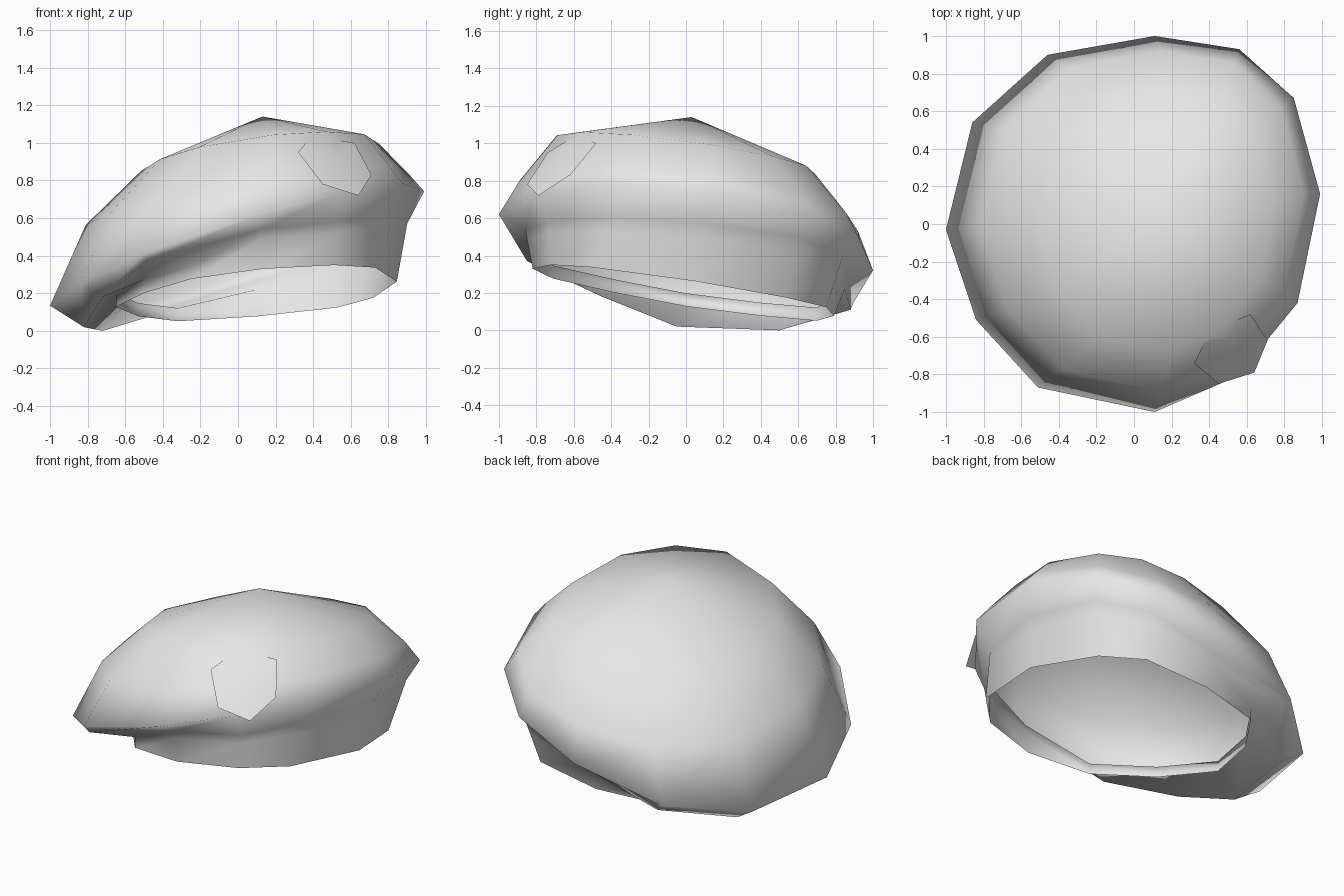
import bpy, bmesh
from mathutils import Vector

cube = bpy.data.objects.get("Cube")
if cube:
    bpy.data.objects.remove(cube, do_unlink=True)

felt = bpy.data.materials.new("light_grey_felt")
felt.use_nodes = True
GREY = (0.8, 0.8, 0.8, 1)
felt.diffuse_color = GREY
felt.node_tree.nodes["Principled BSDF"].inputs["Base Color"].default_value = GREY


def finish(name, bm):
    """Turn the bmesh into a smooth-shaded grey object."""
    mesh = bpy.data.meshes.new(name)
    bm.to_mesh(mesh)
    bm.free()
    mesh.materials.append(felt)
    mesh.polygons.foreach_set("use_smooth", [True] * len(mesh.polygons))
    obj = bpy.data.objects.new(name, mesh)
    bpy.context.collection.objects.link(obj)


# Outlines seen from above, counter-clockwise from the left side
head_opening = [(.845, .05), (.72, .53), (.53, .75), (.1, .79), (-.32, .7), (-.53, .4),
                (-.65, 0), (-.5, -.38), (-.25, -.71), (.13, -.82), (.51, -.72), (.73, -.5)]
widest = [(.99, .16), (.85, .67), (.56, .93), (.11, 1), (-.46, .9), (-.86, .54),
          (-1, -.03), (-.84, -.51), (-.51, -.87), (.11, -1), (.55, -.81), (.87, -.42)]
# Underside fold, sagging on the right and tucked up on the left
fold = [Vector(p) for p in (
    (.9, .1, .57), (.8, .6, .5), (.57, .84, .4), (.11, .87, .27), (-.41, .88, .11), (-.72, .5, 0),
    (-.82, -.05, .02), (-.72, -.45, .18), (-.48, -.85, .37), (.12, -.86, .54),
    (.54, -.74, .58), (.78, -.4, .6))]


def tilted_ring(outline, height, slope_x, slope_y, scale=(1, 1), shift=(0, 0), bend=0):
    """Scale and shift an outline, then lay it on a tilted, slightly bent plane."""
    ring = []
    for px, py in outline:
        x, y = shift[0] + px * scale[0], shift[1] + py * scale[1]
        ring.append(Vector((x, y, height + slope_x * x + slope_y * y + bend * x * x)))
    return ring


def band_point(low, high):
    """Top of the band: near a raised fold, or a short lip above a sagging one."""
    if high.z > low.z + .1:
        return low.lerp(high, .75)
    return Vector((low.x, low.y, low.z + .07))


# Crown: open band, underside fold, widest edge, domed top
rim = tilted_ring(head_opening, .19, .095, -.155)
band_top = [band_point(low, high) for low, high in zip(rim, fold)]
edge = tilted_ring(widest, .435, .32, -.15, bend=.015)
shoulder = tilted_ring(widest, .64, .17, -.15, (.86, .905), (.05, .015), .09)
upper = tilted_ring(widest, .915, .13, -.15, (.635, .69), (.12, 0))

bm = bmesh.new()
rings = [[bm.verts.new(p) for p in ring]
         for ring in (rim, band_top, fold, edge, shoulder, upper)]
count = len(head_opening)
for low, high in zip(rings, rings[1:]):
    for i in range(count):
        j = (i + 1) % count
        bm.faces.new((low[i], low[j], high[j], high[i]))
apex = bm.verts.new((.13, .03, 1.14))
for i in range(count):
    bm.faces.new((rings[-1][i], rings[-1][(i + 1) % count], apex))
finish("beret_crown", bm)

# Badge: thin faceted patch on the front left
corners = [(.32, -.74, .95), (.45, -.85, .78), (.64, -.79, .72),
           (.71, -.62, .83), (.62, -.48, 1.0), (.5, -.53, 1.02), (.41, -.56, 1.06)]
bm = bmesh.new()
points = [Vector(c) for c in corners]
middle = sum(points, Vector()) / len(points)
outward = Vector((.4, -.6, .65)).normalized()
loop = [bm.verts.new(p) for p in points]
centre = bm.verts.new(middle + outward * .035)
for a, b in zip(loop, loop[1:] + loop[:1]):
    bm.faces.new((a, b, centre))
finish("badge", bm)
